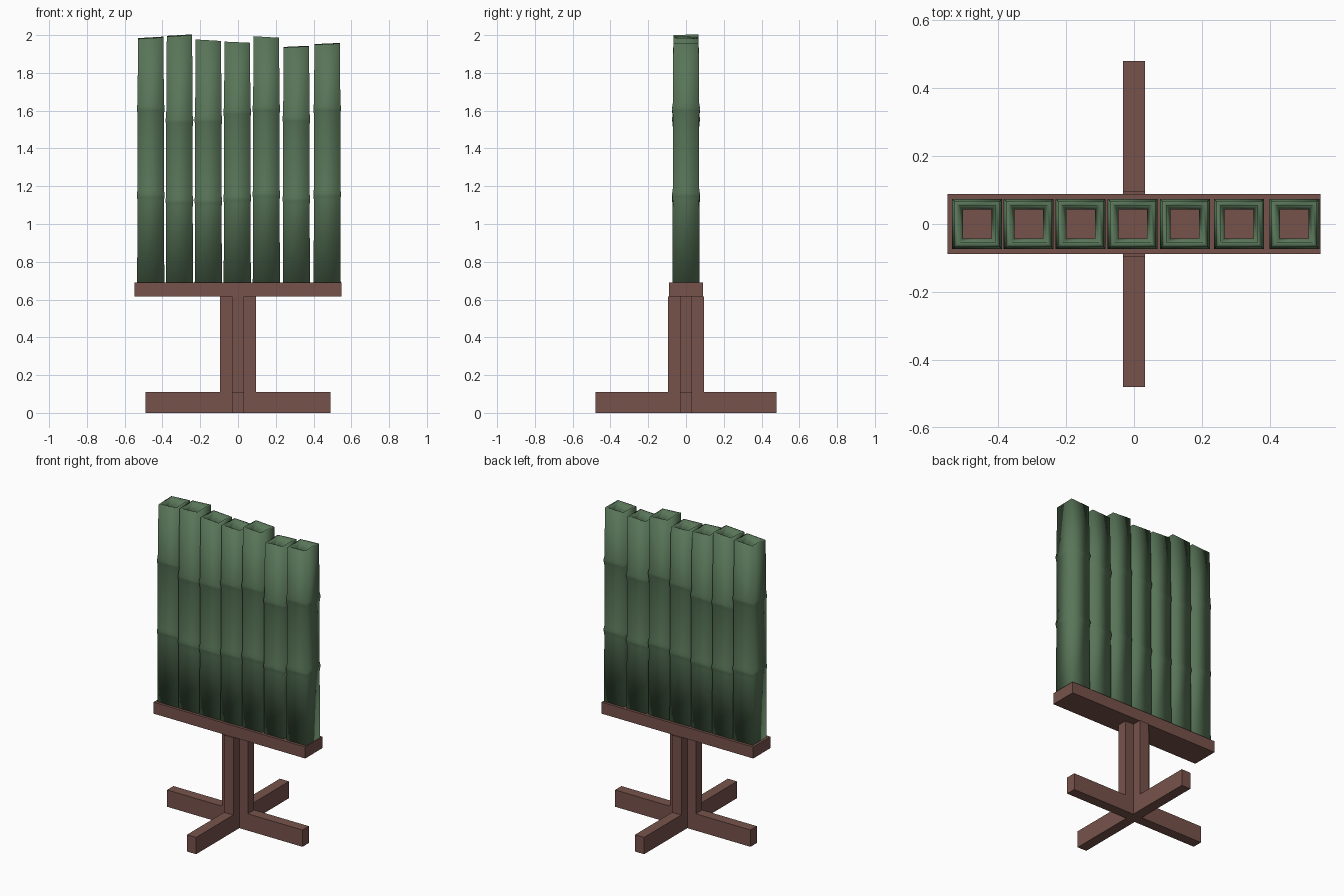
import bpy, bmesh, math
from mathutils import Vector

if "Cube" in bpy.data.objects:
    bpy.data.objects.remove(bpy.data.objects["Cube"])


def material(name, rgb):
    m = bpy.data.materials.new(name)
    m.diffuse_color = (*rgb, 1)
    m.use_nodes = True
    m.node_tree.nodes["Principled BSDF"].inputs["Base Color"].default_value = m.diffuse_color
    return m


wood = material("brown wood", (0.185, 0.086, 0.071))
green = material("dark green", (0.098, 0.178, 0.098))


def finish(name, bm, mat):
    bmesh.ops.recalc_face_normals(bm, faces=bm.faces[:])
    mesh = bpy.data.meshes.new(name)
    bm.to_mesh(mesh)
    bm.free()
    mesh.materials.append(mat)
    ob = bpy.data.objects.new(name, mesh)
    bpy.context.collection.objects.link(ob)
    return ob


def box(name, hx, hy, z0, z1):
    bm = bmesh.new()
    bmesh.ops.create_cube(bm, size=1)
    for v in bm.verts:
        v.co = Vector((v.co.x * 2 * hx, v.co.y * 2 * hy, z0 + (v.co.z + 0.5) * (z1 - z0)))
    return finish(name, bm, wood)


def plus(name, hx, hy, t, z0, z1):
    # plus-shaped outline, extruded upwards
    pts = [(hx, t), (t, t), (t, hy), (-t, hy), (-t, t), (-hx, t),
           (-hx, -t), (-t, -t), (-t, -hy), (t, -hy), (t, -t), (hx, -t)]
    bm = bmesh.new()
    face = bm.faces.new([bm.verts.new((x, y, z0)) for x, y in pts])
    ext = bmesh.ops.extrude_face_region(bm, geom=[face])
    for v in ext["geom"]:
        if isinstance(v, bmesh.types.BMVert):
            v.co.z = z1
    return finish(name, bm, wood)


# stand
plus("base_feet", 0.49, 0.48, 0.033, 0, 0.11)
plus("post", 0.094, 0.096, 0.033, 0.11, 0.615)
box("shelf", 0.549, 0.089, 0.615, 0.69)


def tube(name, cx, n1, n2, top, tilt):
    # square hollow stalk: outside going up, over the rim, inside going down
    z0 = 0.69
    prof = [(0.072, z0), (0.070, n1 - 0.03), (0.0725, n1 - 0.008), (0.0735, n1 + 0.008),
            (0.070, n1 + 0.03), (0.070, n2 - 0.03), (0.0725, n2 - 0.008), (0.0735, n2 + 0.008),
            (0.070, n2 + 0.03), (0.067, top), (0.055, top), (0.042, top - 0.05), (0.042, z0)]
    bm = bmesh.new()
    rings = []
    for r, z in prof:
        ring = []
        for sx, sy in ((-1, -1), (1, -1), (1, 1), (-1, 1)):
            # slightly slanted cut at the top
            dz = tilt * (sx + 0.5 * sy) * r / 0.067 - abs(tilt) if z == top else 0
            ring.append(bm.verts.new((cx + sx * r, sy * r, z + dz)))
        rings.append(ring)
    n = len(rings)
    for i in range(n):
        a, b = rings[i], rings[(i + 1) % n]
        for j in range(4):
            k = (j + 1) % 4
            bm.faces.new((a[j], a[k], b[k], b[j]))
    ob = finish(name, bm, green)
    for p in ob.data.polygons:
        p.use_smooth = True
    return ob


# row of seven stalks: centre x, lower joint, upper joint, top, slant
stalks = [(-0.462, 1.15, 1.61, 1.99, 0.004), (-0.31, 1.12, 1.545, 2.002, 0.004),
          (-0.157, 1.12, 1.55, 1.975, -0.004), (-0.004, 1.135, 1.59, 1.964, -0.003),
          (0.15, 1.155, 1.61, 1.992, -0.004), (0.309, 1.13, 1.555, 1.942, 0.003),
          (0.472, 1.155, 1.61, 1.957, 0.003)]
for i, s in enumerate(stalks):
    tube("stalk_%d" % (i + 1), *s)
